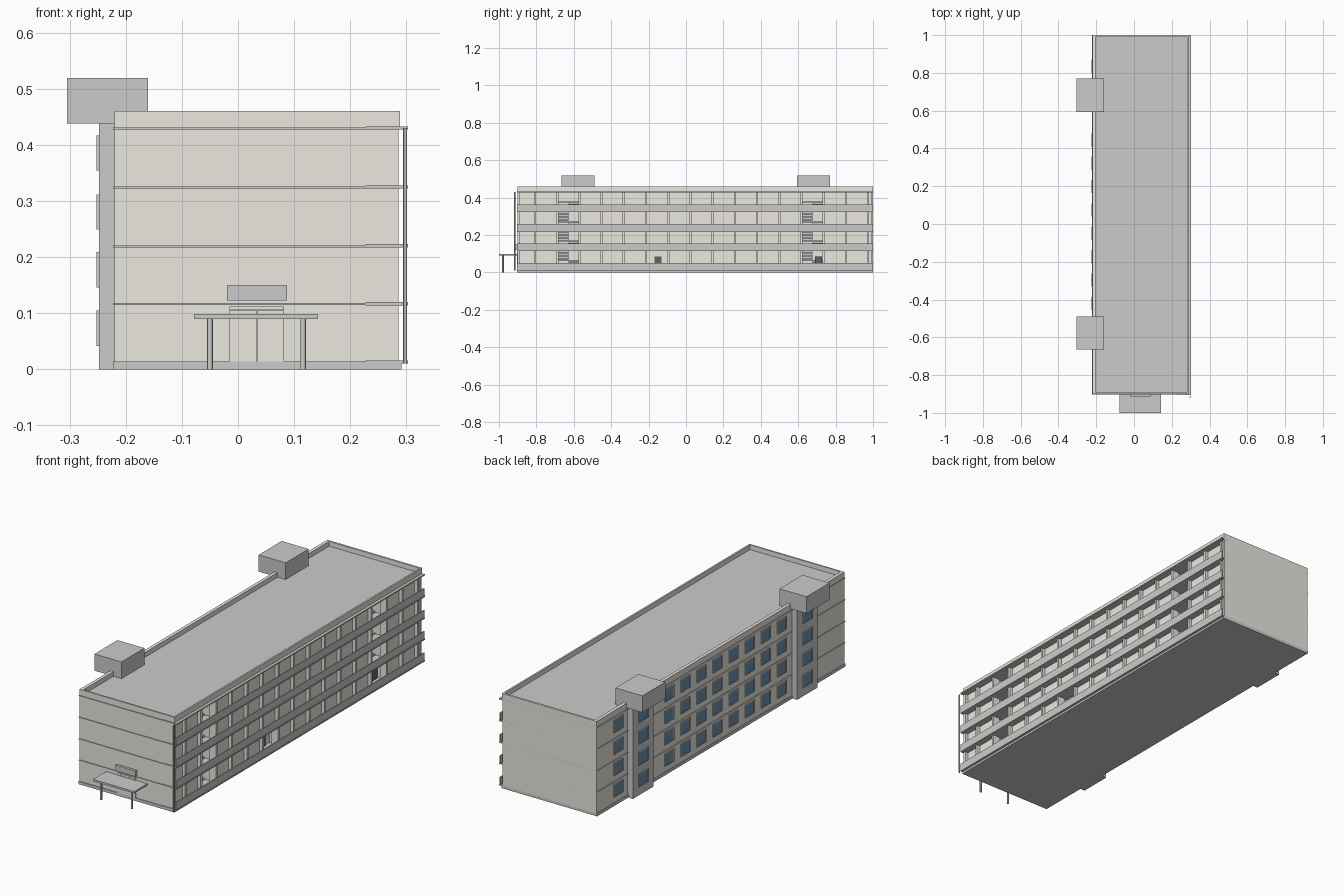
import bpy, bmesh

if "Cube" in bpy.data.objects:
    bpy.data.objects.remove(bpy.data.objects["Cube"])


def material(name, rgb):
    m = bpy.data.materials.new(name)
    m.diffuse_color = (*rgb, 1)
    m.use_nodes = True
    m.node_tree.nodes["Principled BSDF"].inputs["Base Color"].default_value = m.diffuse_color
    return m


BEIGE = material("beige_render", (0.83, 0.81, 0.74))
GLASS = material("blue_glass", (0.16, 0.28, 0.41))
DARK = material("dark_door", (0.12, 0.12, 0.12))


def boxes(name, items, mat=None):
    """One object made of boxes, each (x0, x1, y0, y1, z0, z1)."""
    bm = bmesh.new()
    for x0, x1, y0, y1, z0, z1 in items:
        for v in bmesh.ops.create_cube(bm, size=1)["verts"]:
            v.co = ((x0 + x1) / 2 + v.co.x * (x1 - x0),
                    (y0 + y1) / 2 + v.co.y * (y1 - y0),
                    (z0 + z1) / 2 + v.co.z * (z1 - z0))
    me = bpy.data.meshes.new(name)
    bm.to_mesh(me)
    bm.free()
    ob = bpy.data.objects.new(name, me)
    bpy.context.collection.objects.link(ob)
    if mat:
        me.materials.append(mat)
    return ob


def cylinder(name, x, y, r, z0, z1):
    bpy.ops.mesh.primitive_cylinder_add(vertices=12, radius=r, depth=z1 - z0,
                                        location=(x, y, (z0 + z1) / 2))
    bpy.context.object.name = name
    bpy.ops.object.shade_smooth_by_angle()


XB, XW, XF = -0.22, 0.27, 0.286          # back wall, gallery wall, pier face
Y0, Y1 = -0.90, 1.0
FLOORS = [0.013, 0.117, 0.220, 0.325]
TOP = 0.43
PIERS = [-0.807 + 0.1187 * i for i in range(16)]
WELLS = [(PIERS[1], PIERS[2]), (PIERS[12], PIERS[13])]
ENTRY = (PIERS[5], PIERS[6])
TOWERS = [-0.577, 0.682]

# Base and main walls, split around the open stairwells and the side entry
boxes("base", [(XB - 0.003, 0.291, Y0 - 0.003, Y1, 0, 0.014)])
walls = []
for a, b in [(Y0, WELLS[0][0]), (WELLS[0][1], ENTRY[0]),
             (ENTRY[1], WELLS[1][0]), (WELLS[1][1], Y1)]:
    walls.append((XB, XW, a, b, 0.013, TOP))
walls.append((XB, 0.235, *ENTRY, 0.013, 0.117))
walls.append((XB, XW, *ENTRY, 0.117, TOP))
for a, b in WELLS:
    walls.append((XB, 0.05, a, b, 0.013, TOP))
boxes("main_walls", walls, BEIGE)

# End walls and piers of the gallery side
piers = [(0.25, XF, y - 0.006, y + 0.006, 0.013, TOP) for y in PIERS]
piers += [(0.25, XF, Y0, Y0 + 0.012, 0.013, TOP), (0.25, XF, Y1 - 0.012, Y1, 0.013, TOP)]
boxes("gallery_piers", piers, BEIGE)

# Floor slabs, balcony slabs and balcony parapets
levels = FLOORS[1:] + [TOP]
boxes("floor_slabs", [(XB - 0.003, XF + 0.002, Y0 - 0.003, Y1, z - 0.0025, z + 0.001)
                      for z in levels])
boxes("balcony_slabs", [(0.227, 0.303, Y0 - 0.004, Y1, z - 0.003, z + 0.003)
                        for z in [FLOORS[0]] + levels])
boxes("balcony_parapets", [(0.296, 0.301, Y0 - 0.004, Y1, z, z + 0.038)
                           for z in FLOORS])

# Roof and its parapet
boxes("roof", [(XB + 0.005, XF - 0.002, Y0 + 0.004, Y1 - 0.004, TOP, 0.437)])
boxes("roof_parapet", [
    (XB, XB + 0.016, Y0, Y1, TOP, 0.46),
    (0.281, 0.289, Y0, Y1, TOP, 0.46),
    (XB + 0.016, 0.281, Y0, Y0 + 0.008, TOP, 0.46),
    (XB + 0.016, 0.281, Y1 - 0.010, Y1, TOP, 0.46)], BEIGE)

# Stair towers at the back, with roof-top housings
boxes("stair_towers", [(-0.248, -0.19, c - 0.079, c + 0.079, 0, 0.45) for c in TOWERS])
boxes("tower_housings", [(-0.305, -0.16, c - 0.088, c + 0.088, 0.438, 0.519)
                         for c in TOWERS])

# Back windows: (wall x, centre y, half width)
columns = [(XB, 0.445 - 0.1236 * i, 0.031) for i in range(8)] + [(XB, 0.835, 0.031)]
columns += [(-0.248, c, 0.034) for c in TOWERS]
glass, frames = [], []
for x, y, w in columns:
    for f in FLOORS:
        a, b, t = f + 0.033, f + 0.088, 0.004
        glass.append((x - 0.002, x + 0.002, y - w, y + w, a, b))
        for box in [(y - w, y + w, a - t, a), (y - w, y + w, b, b + t),
                    (y - w - t, y - w, a - t, b + t), (y + w, y + w + t, a - t, b + t)]:
            frames.append((x - 0.004, x + 0.002, *box))
boxes("window_glass", glass, GLASS)
boxes("window_frames", frames)

# Stairs inside the open stairwells: two flights and a half landing per storey
steps = []
for a, b in WELLS:
    m = (a + b) / 2
    for f in FLOORS:
        steps.append((0.05, 0.10, a, b, f + 0.048, f + 0.053))
        for i in range(6):
            x = 0.22 - i * 0.02
            z = f + (i + 1) * 0.008
            steps.append((x - 0.02, x, m, b, z - 0.010, z))
            if f != FLOORS[-1]:
                z = f + 0.104 - i * 0.008
                steps.append((x - 0.02, x, a, m, z - 0.010, z))
boxes("stair_flights", steps)

# Dark ground-floor doors on the gallery side
boxes("side_doors", [(0.233, 0.240, -0.168, -0.130, 0.014, 0.085),
                     (0.233, 0.240, 0.690, 0.727, 0.014, 0.085)], DARK)

# Front entrance: door leaves, transom, sign panel, canopy and posts
boxes("front_door", [(-0.015, 0.033, Y0 - 0.003, Y0, 0.014, 0.105),
                     (0.034, 0.082, Y0 - 0.003, Y0, 0.014, 0.105),
                     (-0.015, 0.082, Y0 - 0.004, Y0, 0.106, 0.112)], BEIGE)
boxes("entrance_panel", [(-0.02, 0.087, -0.912, -0.900, 0.123, 0.15)])
boxes("canopy", [(-0.078, 0.143, -1.0, -0.898, 0.090, 0.099)])
for i, px in enumerate((-0.05, 0.116)):
    cylinder(f"canopy_post_{i + 1}", px, -0.978, 0.005, 0, 0.091)

# Corner drainpipe beside the galleries
cylinder("drainpipe", 0.298, -0.916, 0.0035, 0.01, TOP)
